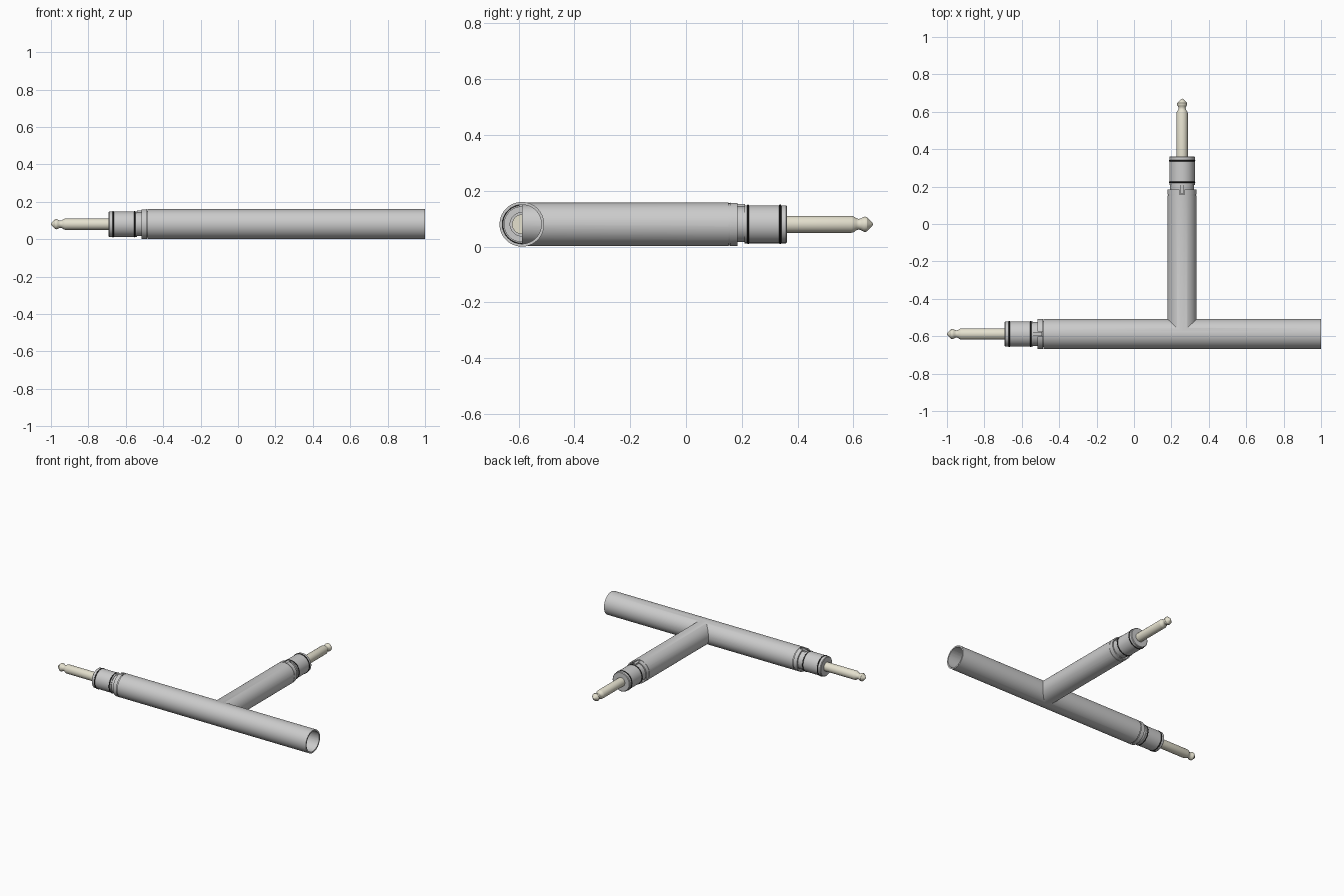
import bpy, bmesh, math
from mathutils import Matrix, Vector

if "Cube" in bpy.data.objects:
    bpy.data.objects.remove(bpy.data.objects["Cube"])

def material(name, rgb):
    m = bpy.data.materials.new(name)
    m.diffuse_color = (*rgb, 1)
    m.use_nodes = True
    m.node_tree.nodes["Principled BSDF"].inputs["Base Color"].default_value = m.diffuse_color
    return m

CREAM = material("cream_metal", (0.78, 0.75, 0.62))
BLACK = material("black_rubber", (0.02, 0.02, 0.02))

def make(name, bm, frame, mat=None):
    bmesh.ops.recalc_face_normals(bm, faces=bm.faces)
    me = bpy.data.meshes.new(name)
    bm.to_mesh(me)
    bm.free()
    me.transform(frame)
    ob = bpy.data.objects.new(name, me)
    bpy.context.collection.objects.link(ob)
    if mat:
        me.materials.append(mat)
    return ob

def lathe(name, profile, frame, mat=None, closed=False, steps=64):
    """Turn (distance along axis, radius) points around local x."""
    bm = bmesh.new()
    vs = [bm.verts.new((s, 0, r)) for s, r in profile]
    pairs = list(zip(vs, vs[1:])) + ([(vs[-1], vs[0])] if closed else [])
    es = [bm.edges.new(p) for p in pairs]
    bmesh.ops.spin(bm, geom=vs + es, cent=(0, 0, 0), axis=(1, 0, 0),
                   angle=math.tau, steps=steps, use_merge=True)
    bmesh.ops.remove_doubles(bm, verts=bm.verts, dist=1e-5)
    return make(name, bm, frame, mat)

def rod(name, a, b, r, frame):
    return lathe(name, [(a, 0), (a, r), (b, r), (b, 0)], frame)

def box(name, lo, hi, frame):
    lo, hi = Vector(lo), Vector(hi)
    bm = bmesh.new()
    bmesh.ops.create_cube(bm, size=1, matrix=Matrix.Translation((lo + hi) / 2)
                          @ Matrix.Diagonal((*(hi - lo), 1)))
    return make(name, bm, frame)

def combine(ob, other, op):
    mod = ob.modifiers.new(op, 'BOOLEAN')
    mod.operation, mod.solver, mod.object = op, 'EXACT', other
    bpy.context.view_layer.objects.active = ob
    bpy.ops.object.modifier_apply(modifier=mod.name)
    bpy.data.objects.remove(other)

# Local frames: origin at each tube mouth, +x pointing out of the tube
main = Matrix.Translation((-0.515, -0.588, 0.08)) @ Matrix.Rotation(math.pi, 4, 'Z')
side = Matrix.Translation((0.257, 0.185, 0.08)) @ Matrix.Rotation(math.pi / 2, 4, 'Z')

# Hollow tee tube
tube = rod("tee_tube", -1.515, 0, 0.08, main)
combine(tube, rod("side_outer", -0.773, 0, 0.078, side), 'UNION')
combine(tube, rod("main_bore", -1.6, 0.1, 0.07, main), 'DIFFERENCE')
combine(tube, rod("side_bore", -0.773, 0.1, 0.07, side), 'DIFFERENCE')

# Locking groove and key slot at each mouth
for f in (main, side):
    combine(tube, lathe("groove", [(-0.032, 0.0755), (-0.032, 0.1), (-0.028, 0.1),
                                   (-0.028, 0.0755)], f, closed=True), 'DIFFERENCE')
    combine(tube, box("slot", (-0.026, -0.013, 0.05), (0.02, 0.013, 0.1), f), 'DIFFERENCE')

# Plug assemblies
for label, f in (("main", main), ("side", side)):
    lathe(label + "_plug_body", [
        (-0.08, 0.042), (-0.08, 0.064), (0.024, 0.064), (0.024, 0.068),
        (0.034, 0.068), (0.034, 0.065), (0.041, 0.065), (0.041, 0.068),
        (0.149, 0.068), (0.149, 0.065), (0.156, 0.065), (0.156, 0.068),
        (0.173, 0.068), (0.177, 0.064), (0.177, 0.03), (0.165, 0.03),
        (0.165, 0.042)], f, closed=True)
    box(label + "_key", (-0.022, -0.01, 0.055), (0.026, 0.01, 0.073), f)
    for i, s in enumerate((0.0375, 0.1525)):
        ring = [(s + 0.0042 * math.cos(a), 0.0665 + 0.0042 * math.sin(a))
                for a in (k * math.tau / 10 for k in range(10))]
        lathe(f"{label}_seal_ring_{i + 1}", ring, f, BLACK, closed=True)
    # Contact pin with necked, rounded tip
    lathe(label + "_pin", [
        (-0.06, 0), (-0.06, 0.035), (0.16, 0.035), (0.16, 0.0305), (0.408, 0.0305),
        (0.416, 0.028), (0.426, 0.021), (0.434, 0.019), (0.442, 0.021),
        (0.45, 0.026), (0.456, 0.0275), (0.463, 0.026), (0.477, 0.012),
        (0.483, 0.006), (0.485, 0)], f, CREAM)

# Smooth shading with crisp edges
bpy.ops.object.select_all(action='SELECT')
bpy.context.view_layer.objects.active = tube
bpy.ops.object.shade_smooth_by_angle(angle=math.radians(30))
